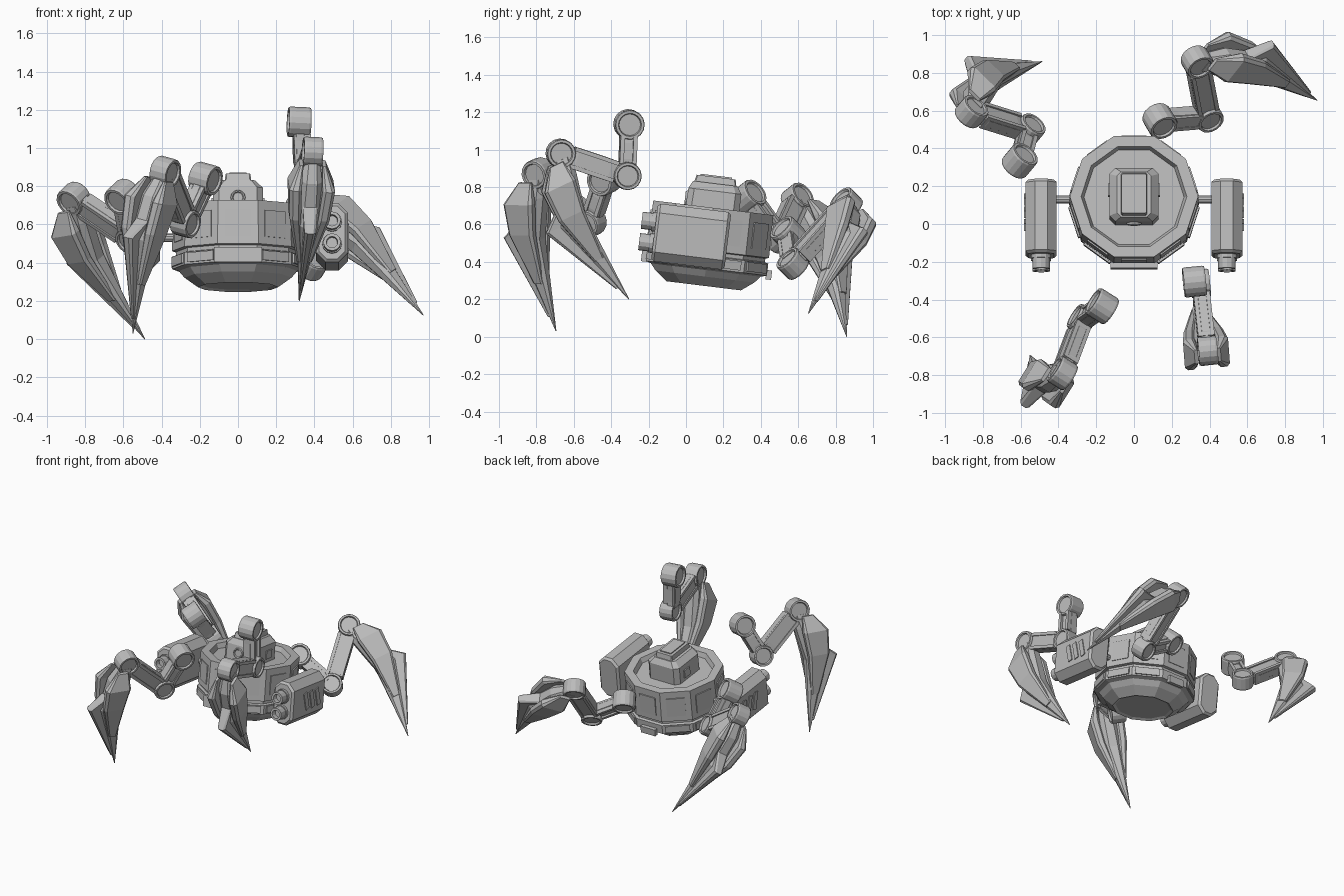
import bpy, bmesh
from math import sin, cos, pi, radians
from mathutils import Matrix, Vector

cube = bpy.data.objects.get("Cube")
if cube:
    bpy.data.objects.remove(cube, do_unlink=True)

COLOUR = (0.5, 0.5, 0.5, 1)
metal = bpy.data.materials.new("grey_metal")
metal.use_nodes = True
metal.diffuse_color = COLOUR
metal.node_tree.nodes["Principled BSDF"].inputs["Base Color"].default_value = COLOUR


def loft(name, loops, matrix):
    """Skin equal-length point loops, cap both ends and place the result."""
    bm = bmesh.new()
    rows = [[bm.verts.new(p) for p in loop] for loop in loops]
    for low, high in zip(rows, rows[1:]):
        for i in range(len(low)):
            j = (i + 1) % len(low)
            bm.faces.new((low[i], low[j], high[j], high[i]))
    bm.faces.new(rows[0])
    bm.faces.new(rows[-1])
    bmesh.ops.recalc_face_normals(bm, faces=bm.faces[:])
    mesh = bpy.data.meshes.new(name)
    bm.to_mesh(mesh)
    bm.free()
    mesh.materials.append(metal)
    ob = bpy.data.objects.new(name, mesh)
    ob.matrix_world = matrix
    bpy.context.collection.objects.link(ob)
    return ob


def lathe(name, profile, sides, matrix):
    """Faceted turned part; the profile lists (height, radius)."""
    loops = [[(r * cos(2 * pi * i / sides), r * sin(2 * pi * i / sides), h)
              for i in range(sides)] for h, r in profile]
    return loft(name, loops, matrix)


def section(t, a0, a1, b0, b1, cut=0.25):
    """Chamfered rectangle across the x axis at distance t."""
    c = cut * min(a1 - a0, b1 - b0)
    return [(t, a0 + c, b0), (t, a1 - c, b0), (t, a1, b0 + c), (t, a1, b1 - c),
            (t, a1 - c, b1), (t, a0 + c, b1), (t, a0, b1 - c), (t, a0, b0 + c)]


def frame(origin, x, y, z):
    m = Matrix((x, y, z)).transposed().to_4x4()
    m.translation = origin
    return m


def box(name, centre, size, matrix):
    x, y, z = (s / 2 for s in size)
    loops = [[(-x, -y, h), (x, -y, h), (x, y, h), (-x, y, h)] for h in (-z, z)]
    return loft(name, loops, matrix @ Matrix.Translation(centre))


X, Y, Z = Vector((1, 0, 0)), Vector((0, 1, 0)), Vector((0, 0, 1))
TILT = Matrix.Rotation(radians(-7), 4, "X")
BODY = Matrix.Translation((0, 0.095, 0.272)) @ TILT
UP = frame((0, 0, 0), Z, X, Y)        # loft direction upwards
ALONG = frame((0, 0, 0), Y, Z, X)     # loft direction front to back
FORWARD = Matrix.Rotation(pi / 2, 4, "X")

# Ten-sided hull with a belly, a seam groove and a shallow top well
lathe("hull", [(0.01, 0.19), (0, 0.21), (0.05, 0.28), (0.085, 0.31), (0.095, 0.345),
               (0.16, 0.345), (0.165, 0.325), (0.185, 0.325), (0.19, 0.345),
               (0.42, 0.34), (0.42, 0.28), (0.385, 0.265)], 10, BODY)

# Rim plates and hull panels on the facets
for k in range(10):
    turn = BODY @ Matrix.Rotation(2 * pi * k / 10, 4, "Z")
    if k != 5:
        box("rim_plate", (0, -0.332, 0.13), (0.17, 0.012, 0.05), turn)
    box("hull_panel", (0, -0.328, 0.30), (0.13, 0.008, 0.14), turn)
box("front_bumper", (0, -0.335, 0.13), (0.25, 0.03, 0.08), BODY)
box("rear_tab", (0, 0.338, 0.10), (0.12, 0.03, 0.05), BODY)

# Head with roof hatch, eye and side ports
loft("head", [section(0.37, -0.13, 0.13, -0.15, 0.14, 0.12),
              section(0.51, -0.13, 0.13, -0.145, 0.14, 0.12),
              section(0.55, -0.09, 0.09, -0.125, 0.115, 0.12)], BODY @ UP)
loft("roof_hatch", [section(0.54, -0.07, 0.07, -0.12, 0.11, 0.05),
                    section(0.585, -0.065, 0.065, -0.11, 0.10, 0.05)], BODY @ UP)
box("hatch_lid", (0, -0.005, 0.588), (0.09, 0.17, 0.009), BODY)
lathe("eye", [(0, 0.04), (0.012, 0.037), (0.012, 0.03), (0.006, 0.025)], 12,
      BODY @ Matrix.Translation((0, -0.145, 0.455)) @ FORWARD)

for side in (-1, 1):
    box("head_port", (side * 0.13, 0.03, 0.44), (0.016, 0.065, 0.06), BODY)
    # Weapon pod, hung from the hull by a rod
    pod = Matrix.Translation((side * 0.492, 0.025, 0.535)) @ TILT
    loft("pod", [section(-0.195, -0.14, 0.14, -0.068, 0.068, 0.3),
                 section(-0.18, -0.155, 0.155, -0.083, 0.083, 0.3),
                 section(0.185, -0.155, 0.155, -0.083, 0.083, 0.3),
                 section(0.20, -0.14, 0.14, -0.068, 0.068, 0.3)], pod @ ALONG)
    lathe("pod_rod", [(0.30, 0.022), (0.43, 0.022)], 10,
          Matrix.Translation((0, 0.13, 0.53)) @ Matrix.Rotation(side * pi / 2, 4, "Y"))
    for z in (-0.06, 0.055):
        lathe("barrel", [(0, 0.052), (0.03, 0.052), (0.03, 0.046), (0.085, 0.046),
                         (0.085, 0.03), (0.05, 0.028)], 12,
              pod @ Matrix.Translation((0, -0.185, z)) @ FORWARD)
    for k in range(3):
        slot = pod @ Matrix.Translation((side * 0.085, 0.068 * k - 0.03, 0)) \
            @ Matrix.Rotation(radians(18), 4, "X")
        box("pod_vent", (0, 0, 0), (0.009, 0.038, 0.13), slot)


def link(a, b, n, reach):
    """Tapered arm between two joints, with raised side rails."""
    d = (b - a).normalized()
    m = frame(a, d, n.cross(d), n)
    length = (b - a).length
    loft("arm_link", [section(0.04, -0.05, 0.05, -0.03, 0.03, 0.2),
                      section(0.10, -reach, reach, -0.036, 0.036, 0.2),
                      section(length - 0.09, -reach, reach, -0.036, 0.036, 0.2),
                      section(length - 0.04, -0.05, 0.05, -0.03, 0.03, 0.2)], m)
    for s in (-1, 1):
        box("arm_rail", (length / 2, s * (reach - 0.012), 0),
            (length - 0.13, 0.022, 0.088), m)


def leg(points):
    hub, elbow, knee, tip = (Vector(p) for p in points)
    t = (tip - knee).normalized()
    s = knee - elbow
    s = (s - t * s.dot(t)).normalized()
    n = t.cross(s)
    # Pivot drums with recessed end caps
    for p, r, w in ((hub, 0.08, 0.058), (elbow, 0.075, 0.05), (knee, 0.078, 0.05)):
        lathe("leg_pivot", [(-w + 0.012, r * 0.72), (-w, r * 0.78), (-w, r * 0.95),
                            (0.01 - w, r), (w - 0.01, r), (w, r * 0.95),
                            (w, r * 0.78), (w - 0.012, r * 0.72)], 16, frame(p, t, s, n))
    link(hub, elbow, n, 0.047)
    link(elbow, knee, n, 0.06)
    # Claw: central blade with a pointed heel, and two armour cheeks
    m = frame(knee, t, s, n)
    length = (tip - knee).length
    loft("claw_blade", [section(0.03, -0.04, 0.06, -0.04, 0.04),
                        section(0.13, -0.03, 0.12, -0.055, 0.055),
                        section(0.27, 0.0, 0.14, -0.06, 0.06),
                        section(0.36, 0.02, 0.17, -0.06, 0.06),
                        section(length, -0.002, 0.002, -0.002, 0.002)], m)
    loft("claw_heel", [section(0.25, 0.09, 0.13, -0.04, 0.04),
                       section(0.355, 0.13, 0.255, -0.03, 0.03),
                       section(length - 0.08, 0.01, 0.04, -0.008, 0.008)], m)
    for k in (-1, 1):
        cheek = []
        for d, a0, a1, b0, b1 in ((0.04, 0.01, 0.09, 0.05, 0.07),
                                  (0.15, -0.005, 0.175, 0.055, 0.12),
                                  (0.32, 0.02, 0.17, 0.045, 0.105),
                                  (0.60, 0.03, 0.085, 0.01, 0.04)):
            cheek.append(section(d, a0, a1, *sorted((k * b0, k * b1))))
        loft("claw_cheek", cheek, m)


# Four posed legs: hub, elbow, knee and claw tip
leg([(0.137, 0.545, 0.55), (0.39, 0.57, 0.39), (0.335, 0.857, 0.71), (0.97, 0.655, 0.125)])
leg([(-0.605, 0.335, 0.745), (-0.555, 0.50, 0.53), (-0.86, 0.595, 0.735), (-0.487, 0.86, 0.0)])
leg([(0.32, -0.305, 1.135), (0.35, -0.315, 0.86), (0.39, -0.67, 0.98), (0.32, -0.305, 0.2)])
leg([(-0.17, -0.435, 0.84), (-0.275, -0.51, 0.61), (-0.38, -0.79, 0.875), (-0.55, -0.695, 0.03)])
